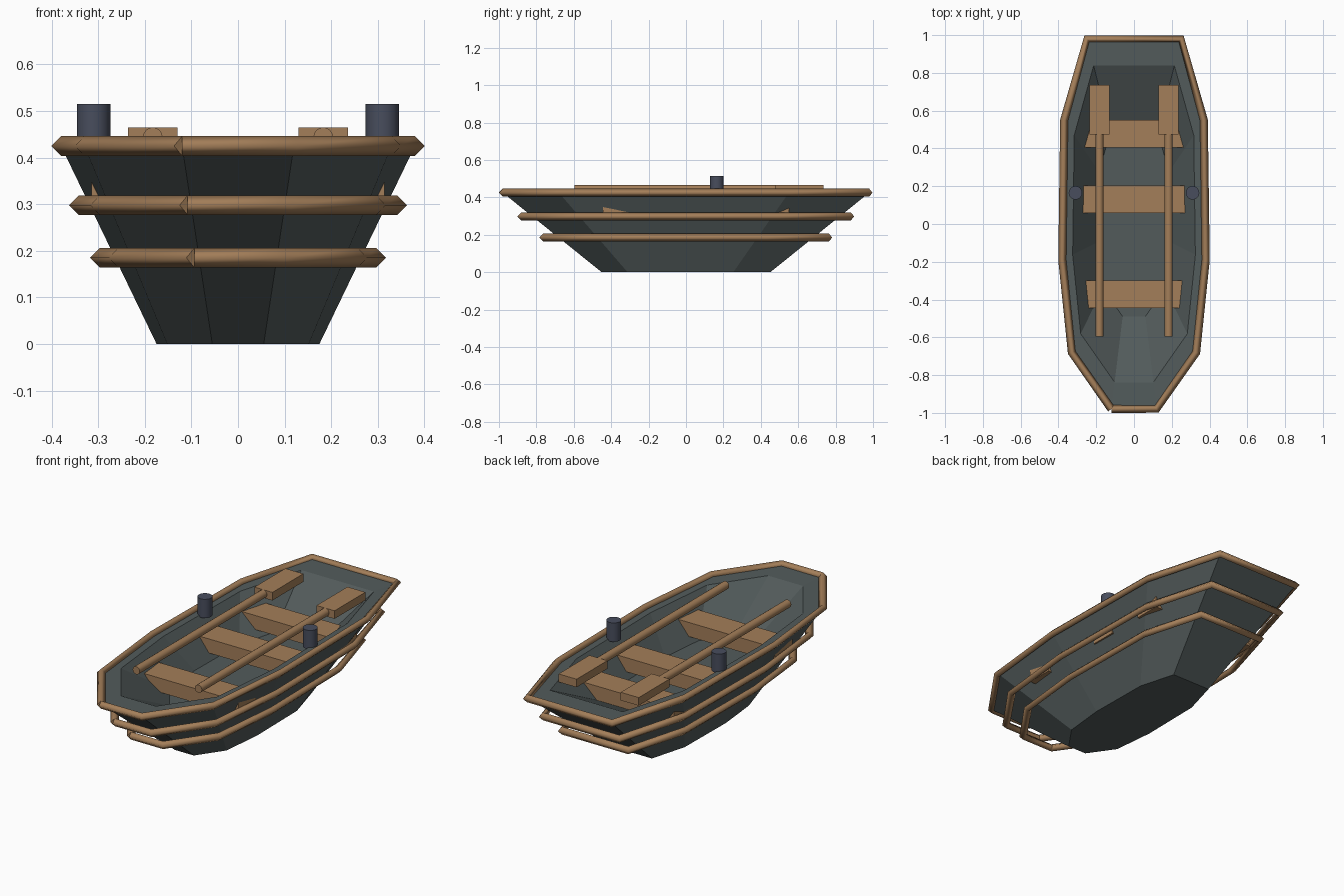
import bpy, bmesh
from math import pi

if "Cube" in bpy.data.objects:
    bpy.data.objects.remove(bpy.data.objects["Cube"])


def material(name, rgb):
    m = bpy.data.materials.new(name)
    m.diffuse_color = (*rgb, 1)
    m.use_nodes = True
    m.node_tree.nodes["Principled BSDF"].inputs["Base Color"].default_value = m.diffuse_color
    return m


slate = material("slate_paint", (0.085, 0.105, 0.105))
wood = material("wood", (0.37, 0.21, 0.10))
iron = material("iron", (0.065, 0.075, 0.11))

# Ten-sided boat outline, right half mirrored to the left
half = [(0.12, -0.98), (0.33, -0.68), (0.38, -0.19), (0.37, 0.55), (0.25, 0.98)]
outline = half + [(-x, y) for x, y in reversed(half)]


def box(name, x0, x1, y0, y1, z0, z1):
    bpy.ops.mesh.primitive_cube_add(size=1, location=((x0 + x1) / 2, (y0 + y1) / 2, (z0 + z1) / 2))
    o = bpy.context.object
    o.name = name
    o.scale = (x1 - x0, y1 - y0, z1 - z0)
    o.data.materials.append(wood)


def cylinder(name, r, length, loc, rot, mat):
    bpy.ops.mesh.primitive_cylinder_add(vertices=16, radius=r, depth=length, location=loc, rotation=rot)
    o = bpy.context.object
    o.name = name
    o.data.materials.append(mat)
    bpy.ops.object.shade_smooth_by_angle()


# Hull: outline rings lofted up the outside, over the ledge and down the bowl
bm = bmesh.new()
rings = [[bm.verts.new((x * s, y * s, z)) for x, y in outline]
         for s, z in [(0.46, 0), (1, 0.425), (0.855, 0.423), (0.5, 0.25)]]
for a, b in zip(rings, rings[1:]):
    for i in range(10):
        j = (i + 1) % 10
        bm.faces.new((a[i], a[j], b[j], b[i]))
bm.faces.new(rings[0][::-1])
bm.faces.new(rings[-1])
bmesh.ops.recalc_face_normals(bm, faces=bm.faces)
mesh = bpy.data.meshes.new("hull")
bm.to_mesh(mesh)
bm.free()
mesh.materials.append(slate)
bpy.context.collection.objects.link(bpy.data.objects.new("hull", mesh))

# Diamond-section rails, starting and ending at the left bow corner
for name, s, z in [("gunwale", 1, 0.425), ("middle_rail", 0.9, 0.298), ("lower_rail", 0.78, 0.185)]:
    c = bpy.data.curves.new(name, 'CURVE')
    c.dimensions = '3D'
    c.bevel_depth = 0.021
    c.bevel_resolution = 0
    c.use_fill_caps = True
    sp = c.splines.new('POLY')
    path = outline[-1:] + outline
    sp.points.add(len(path) - 1)
    for p, (x, y) in zip(sp.points, path):
        p.co = (x * s, y * s, z, 1)
    c.materials.append(wood)
    bpy.context.collection.objects.link(bpy.data.objects.new(name, c))

# Seats
for name, y in [("front_seat", -0.3725), ("middle_seat", 0.13), ("back_seat", 0.4775)]:
    box(name, -0.315, 0.315, y - 0.0725, y + 0.0725, 0.28, 0.355)

# Oars and oarlock posts
for side, s in [("left", -1), ("right", 1)]:
    x = 0.183 * s
    cylinder(side + "_oar_shaft", 0.021, 1.1, (x, -0.045, 0.444), (pi / 2, 0, 0), wood)
    box(side + "_oar_blade", x - 0.053, x + 0.053, 0.475, 0.735, 0.422, 0.465)
    cylinder(side + "_oarlock", 0.036, 0.1, (0.31 * s, 0.165, 0.465), (0, 0, 0), iron)
